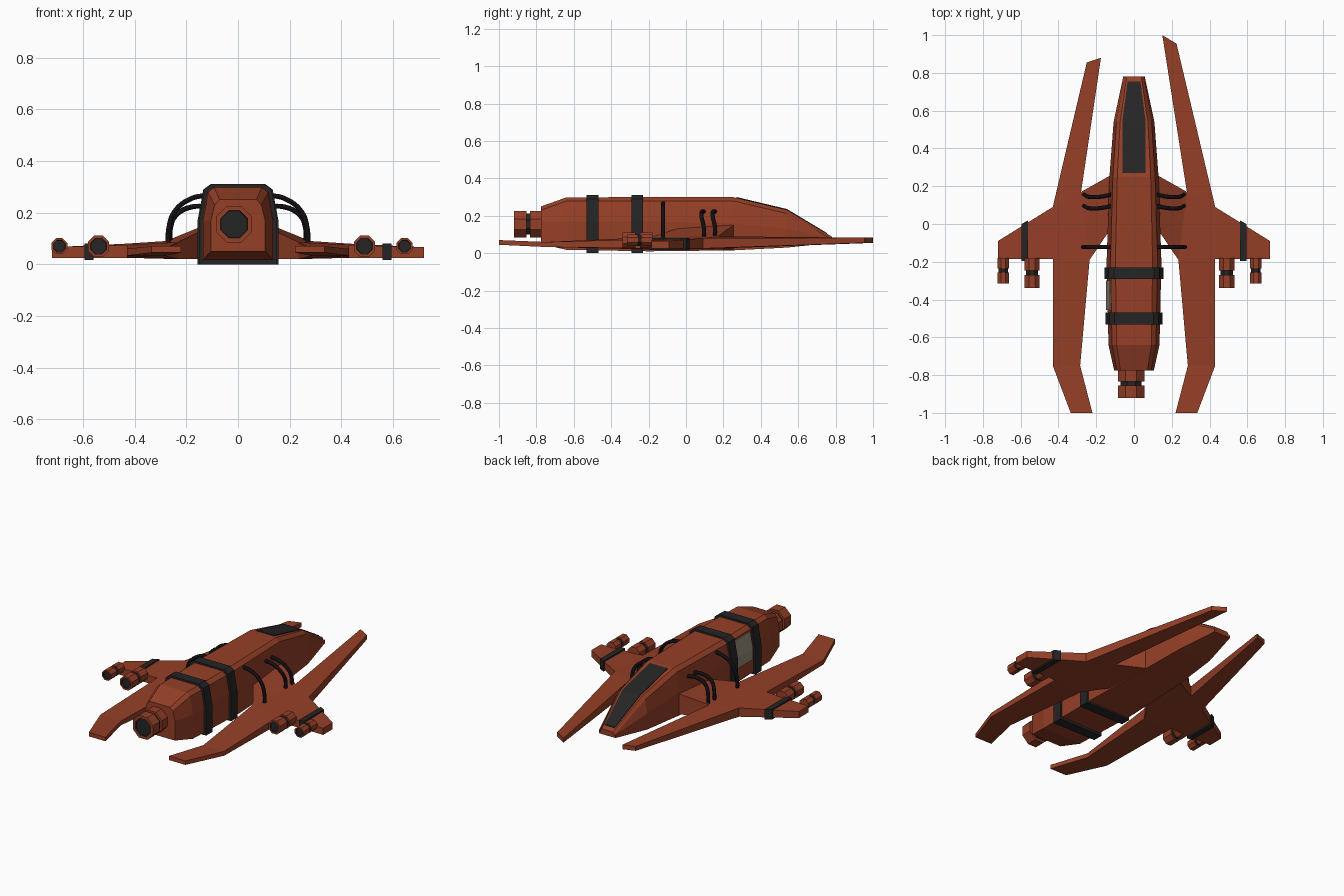
import bpy, bmesh, math
from mathutils import Matrix

if "Cube" in bpy.data.objects:
    bpy.data.objects.remove(bpy.data.objects["Cube"])


def material(name, rgb):
    m = bpy.data.materials.new(name)
    m.diffuse_color = (*rgb, 1)
    m.use_nodes = True
    m.node_tree.nodes["Principled BSDF"].inputs["Base Color"].default_value = m.diffuse_color
    return m


RUST = material("rust", (0.30, 0.05, 0.02))
DARK = material("dark", (0.018, 0.018, 0.018))
BLACK = material("black", (0.006, 0.004, 0.006))
BEIGE = material("beige", (0.30, 0.26, 0.20))


def finish(name, bm, *mats):
    bmesh.ops.recalc_face_normals(bm, faces=bm.faces)
    me = bpy.data.meshes.new(name)
    bm.to_mesh(me)
    bm.free()
    for m in mats:
        me.materials.append(m)
    ob = bpy.data.objects.new(name, me)
    bpy.context.collection.objects.link(ob)
    return ob


def loft(name, rings, mat):
    bm = bmesh.new()
    loops = [[bm.verts.new(p) for p in r] for r in rings]
    n = len(loops[0])
    for a, b in zip(loops, loops[1:]):
        for i in range(n):
            bm.faces.new((a[i], a[(i + 1) % n], b[(i + 1) % n], b[i]))
    bm.faces.new(loops[0])
    bm.faces.new(loops[-1])
    return finish(name, bm, mat)


def slab(name, pts, polys, mat, s=1):
    """Plate from (x, y, z bottom, z top) points, with walls on its outline."""
    bm = bmesh.new()
    lo = [bm.verts.new((s * x, y, b)) for x, y, b, t in pts]
    hi = [bm.verts.new((s * x, y, t)) for x, y, b, t in pts]
    edges = {(p[i], p[(i + 1) % len(p)]) for p in polys for i in range(len(p))}
    for p in polys:
        bm.faces.new([hi[i] for i in p])
        bm.faces.new([lo[i] for i in reversed(p)])
    for a, b in edges:
        if (b, a) not in edges:
            bm.faces.new((hi[b], hi[a], lo[a], lo[b]))
    return finish(name, bm, mat)


def section(y, w, zb, zm, zt):
    half = [(w, zb), (w, zm), (w * 0.86, zt - 0.02), (w * 0.68, zt)]
    return [(x, y, z) for x, z in half] + [(-x, y, z) for x, z in reversed(half)]


# Fuselage
loft("fuselage", [section(*r) for r in [
    (-0.775, 0.105, 0.05, 0.17, 0.25), (-0.64, 0.135, 0.018, 0.17, 0.298),
    (-0.2, 0.145, 0.01, 0.17, 0.30), (0.25, 0.13, 0.015, 0.16, 0.30),
    (0.54, 0.108, 0.03, 0.13, 0.232), (0.78, 0.057, 0.055, 0.075, 0.088)]], RUST)

# Straps around the fuselage
for name, y, w in (("front_strap", -0.26, 0.156), ("rear_strap", -0.50, 0.151)):
    loft(name, [section(y + d, w, 0.0, 0.172, 0.31) for d in (-0.031, 0.031)], DARK)

# Cockpit window following the roof
slab("cockpit_window", [(-0.062, 0.27, 0.28, 0.300), (0.062, 0.27, 0.28, 0.300),
                        (0.062, 0.54, 0.22, 0.236), (0.034, 0.755, 0.09, 0.107),
                        (-0.034, 0.755, 0.09, 0.107), (-0.062, 0.54, 0.22, 0.236)],
     [(0, 1, 2, 5), (5, 2, 3, 4)], DARK)

# Pale side panel between the straps, left side only
loft("side_panel", [[(-0.13, y, 0.10), (-0.147, y, 0.10), (-0.147, y, 0.172),
                     (-0.128, y, 0.27), (-0.11, y, 0.27)] for y in (-0.455, -0.30)], BEIGE)

# Wings with forward blades, tails and raised roots
for side, s, tip in (("right", 1, ((0.15, 1.0), (0.225, 0.955))),
                     ("left", -1, ((0.175, 0.88), (0.25, 0.855)))):
    pts = [(*tip[0], 0.055, 0.083), (*tip[1], 0.055, 0.083),
           (0.43, 0.09, 0.025, 0.08), (0.72, -0.09, 0.025, 0.066),
           (0.72, -0.185, 0.025, 0.066), (0.43, -0.185, 0.025, 0.075),
           (0.43, -0.75, 0.033, 0.06), (0.335, -1.0, 0.045, 0.07),
           (0.22, -1.0, 0.045, 0.07), (0.285, -0.75, 0.033, 0.06),
           (0.235, -0.19, 0.02, 0.085), (0.12, -0.02, 0.02, 0.14),
           (0.12, 0.26, 0.02, 0.155), (0.28, 0.17, 0.025, 0.09)]
    slab(side + "_wing", pts, [(13, 2, 1, 0), (10, 5, 2, 13), (5, 4, 3, 2),
                               (9, 6, 5, 10), (8, 7, 6, 9), (11, 10, 13, 12)], RUST, s)
    # Wing strap
    slab(side + "_wing_strap", [(0.56, -0.197, 0.016, 0.08), (0.595, -0.197, 0.016, 0.08),
                                (0.595, -0.0, 0.016, 0.08), (0.56, 0.02, 0.016, 0.08)],
         [(0, 1, 2, 3)], DARK, s)


def thruster(name, x, z, r, y0, y1):
    """Octagonal nozzle: two rust rings, a dark neck and a dark mouth."""
    L = y1 - y0
    prof = [(r, 0), (r, 0.42), (r * 0.8, 0.42), (r * 0.8, 0.56), (r, 0.56),
            (r, 1), (r * 0.75, 1), (r * 0.72, 0.95)]
    bm = bmesh.new()
    rings = []
    for rad, t in prof:
        c = [(k + 0.5) * math.pi / 4 for k in range(8)]
        rad /= math.cos(math.pi / 8)
        rings.append([bm.verts.new((x + rad * math.cos(a), y0 + L * t,
                                    z + rad * math.sin(a))) for a in c])
    for j in range(len(rings) - 1):
        for i in range(8):
            k = (i + 1) % 8
            f = bm.faces.new((rings[j][i], rings[j][k], rings[j + 1][k], rings[j + 1][i]))
            f.material_index = 1 if j in (2, 6) else 0
    bm.faces.new(rings[0])
    bm.faces.new(rings[-1]).material_index = 1
    finish(name, bm, RUST, DARK)


# Main engine and wing thrusters
thruster("main_engine", -0.015, 0.155, 0.07, -0.77, -0.92)
for side, inner, outer in (("right", 0.49, 0.645), ("left", -0.54, -0.692)):
    thruster(side + "_inner_thruster", inner, 0.07, 0.041, -0.18, -0.34)
    thruster(side + "_outer_thruster", outer, 0.07, 0.031, -0.18, -0.315)


def cable(name, pts):
    cu = bpy.data.curves.new(name, "CURVE")
    cu.dimensions = "3D"
    cu.bevel_depth = 0.011
    cu.bevel_resolution = 1
    cu.resolution_u = 5
    cu.use_fill_caps = True
    sp = cu.splines.new("BEZIER")
    sp.bezier_points.add(len(pts) - 1)
    for bp, p in zip(sp.bezier_points, pts):
        bp.co = p
        bp.handle_left_type = bp.handle_right_type = "AUTO"
    cu.materials.append(BLACK)
    bpy.context.collection.objects.link(bpy.data.objects.new(name, cu))


# Cables from fuselage to wings
for side, s in (("right", 1), ("left", -1)):
    cable(side + "_rear_cable", [(s * x, -0.122, z) for x, z in
          ((0.115, 0.268), (0.18, 0.255), (0.245, 0.205), (0.268, 0.14), (0.27, 0.06))])
    for i, y in enumerate((0.09, 0.15)):
        cable(f"{side}_front_cable_{i + 1}", [(s * x, y + d, z) for x, d, z in
              ((0.11, 0.008, 0.222), (0.18, -0.006, 0.222), (0.24, -0.006, 0.19),
               (0.262, 0.005, 0.14), (0.262, 0.005, 0.07))])
